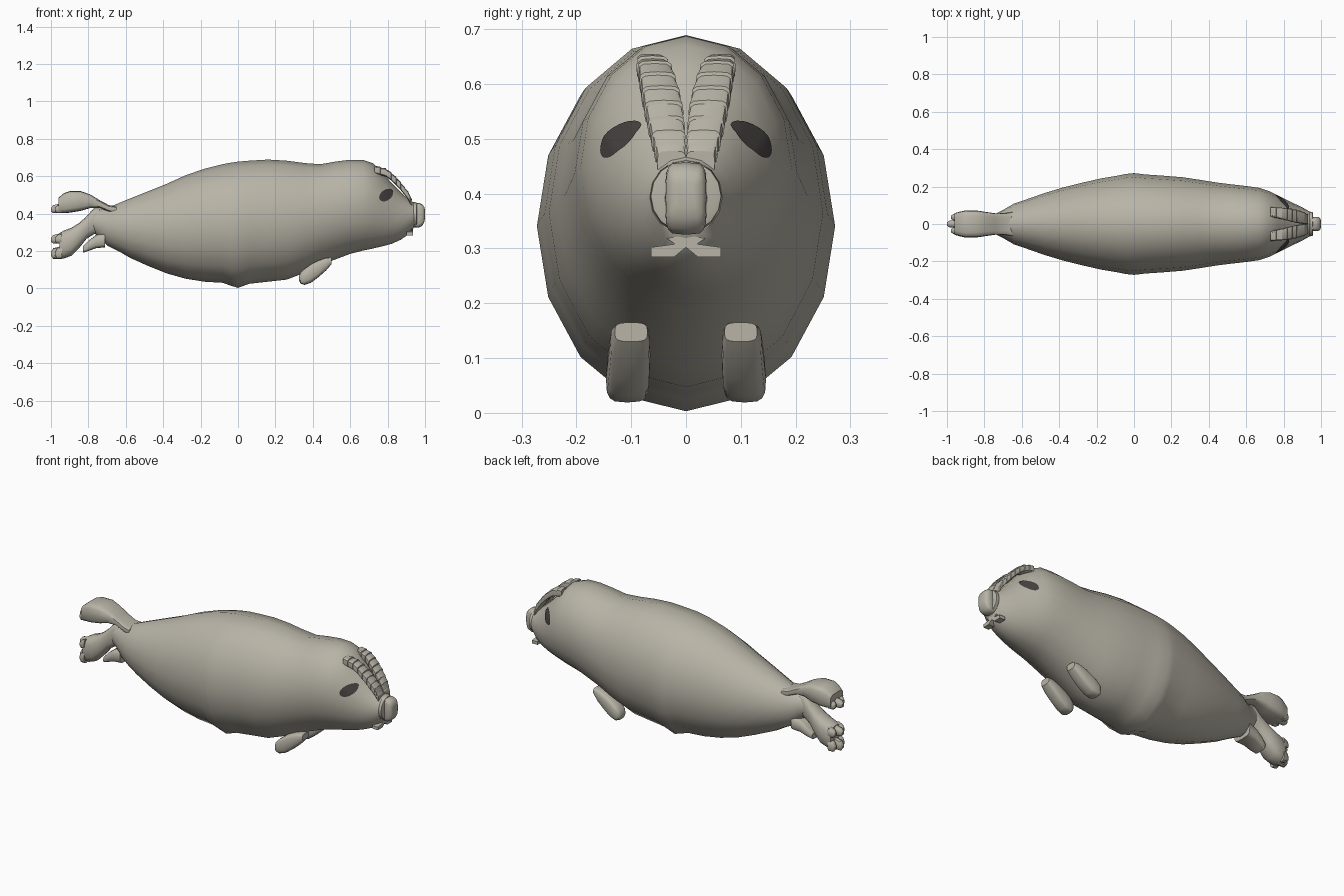
import bpy, bmesh, math
from mathutils import Vector
from mathutils.bvhtree import BVHTree

cube = bpy.data.objects.get("Cube")
if cube:
    bpy.data.objects.remove(cube, do_unlink=True)


def material(name, rgb):
    m = bpy.data.materials.new(name)
    m.use_nodes = True
    m.diffuse_color = (*rgb, 1)
    bsdf = m.node_tree.nodes["Principled BSDF"]
    bsdf.inputs["Base Color"].default_value = (*rgb, 1)
    bsdf.inputs["Roughness"].default_value = 0.8
    return m


fur = material("warm grey fur", (0.48, 0.455, 0.385))
dark = material("dark eye", (0.06, 0.053, 0.052))


def finish(name, bm, mat, angle=40):
    mesh = bpy.data.meshes.new(name)
    bmesh.ops.recalc_face_normals(bm, faces=bm.faces)
    bm.to_mesh(mesh)
    bm.free()
    mesh.materials.append(mat)
    ob = bpy.data.objects.new(name, mesh)
    bpy.context.collection.objects.link(ob)
    bpy.ops.object.select_all(action="DESELECT")
    ob.select_set(True)
    bpy.context.view_layer.objects.active = ob
    bpy.ops.object.shade_smooth_by_angle(angle=math.radians(angle))
    return ob


def loft(name, stations, sides=16, power=2.0, side=1, angle=40):
    """Skin cross-sections along x: (x, top, bottom, half width, y centre)."""
    bm = bmesh.new()
    rings = []
    for x, top, bottom, half, *rest in stations:
        yc = rest[0] if rest else 0
        ring = []
        for i in range(sides):
            a = 2 * math.pi * i / sides
            s, c = math.sin(a), math.cos(a)
            s = math.copysign(abs(s) ** (2 / power), s)
            c = math.copysign(abs(c) ** (2 / power), c)
            ring.append(bm.verts.new((x, side * (yc + half * s),
                                      (top + bottom) / 2 + c * (top - bottom) / 2)))
        rings.append(ring)
    for a, b in zip(rings, rings[1:]):
        for i in range(sides):
            j = (i + 1) % sides
            bm.faces.new((a[i], a[j], b[j], b[i]))
    bm.faces.new(rings[0])
    bm.faces.new(rings[-1])
    return finish(name, bm, fur, angle)


# Plump body and head
body = loft("body", [
    (-0.79, 0.41, 0.31, 0.035), (-0.75, 0.42, 0.28, 0.05), (-0.70, 0.43, 0.23, 0.075),
    (-0.64, 0.455, 0.20, 0.11), (-0.58, 0.48, 0.165, 0.13), (-0.48, 0.52, 0.12, 0.165),
    (-0.38, 0.56, 0.08, 0.195), (-0.28, 0.605, 0.052, 0.22), (-0.18, 0.64, 0.036, 0.243),
    (-0.08, 0.665, 0.03, 0.26), (-0.04, 0.672, 0.015, 0.268), (0.0, 0.678, 0.003, 0.272),
    (0.06, 0.683, 0.025, 0.265), (0.16, 0.689, 0.036, 0.258), (0.26, 0.683, 0.047, 0.25),
    (0.36, 0.67, 0.085, 0.235), (0.44, 0.664, 0.125, 0.222), (0.52, 0.678, 0.155, 0.212),
    (0.60, 0.688, 0.185, 0.203), (0.67, 0.687, 0.203, 0.193), (0.72, 0.67, 0.213, 0.177),
    (0.77, 0.622, 0.225, 0.153), (0.82, 0.565, 0.238, 0.127), (0.87, 0.515, 0.26, 0.103),
    (0.91, 0.478, 0.288, 0.083), (0.94, 0.46, 0.325, 0.066)])

# Muzzle collar and nose block
loft("muzzle", [(0.93, 0.455, 0.335, 0.06), (0.94, 0.462, 0.327, 0.066),
                (0.955, 0.46, 0.33, 0.064), (0.958, 0.45, 0.34, 0.054)])
loft("nose", [(0.94, 0.455, 0.327, 0.034), (0.965, 0.457, 0.325, 0.038),
              (0.985, 0.45, 0.335, 0.037), (0.996, 0.435, 0.355, 0.03),
              (1.0, 0.42, 0.375, 0.018)], power=4.5)

# Eyes: thin patches wrapped on the head
surface = BVHTree.FromPolygons([v.co for v in body.data.vertices],
                               [list(p.vertices) for p in body.data.polygons])
for label, side in (("left_eye", 1), ("right_eye", -1)):
    bm = bmesh.new()

    def spot(r, a):
        x = 0.79 + 0.037 * r * math.cos(a)
        z = 0.498 + 0.031 * r * math.sin(a) + 0.012 * r * math.cos(a)
        hit, normal, _, _ = surface.ray_cast(Vector((x, side, z)), Vector((0, -side, 0)))
        if normal.y * side < 0:
            normal = -normal
        return bm.verts.new(hit + normal * 0.004)

    steps = 24
    rows = [[spot(r / 5, 2 * math.pi * i / steps) for i in range(steps)] for r in range(1, 6)]
    centre = spot(0, 0)
    for i in range(steps):
        j = (i + 1) % steps
        bm.faces.new((centre, rows[0][i], rows[0][j]))
        for a, b in zip(rows, rows[1:]):
            bm.faces.new((a[i], b[i], b[j], a[j]))
    for f in bm.faces:
        f.normal_update()
    finish(label, bm, dark)

# Ridged brow tufts: overlapping steps running down to the muzzle
BROW = [(0.73, 0.655, 0.040, 0.090), (0.80, 0.635, 0.025, 0.086),
        (0.86, 0.578, 0.008, 0.077), (0.91, 0.515, 0.002, 0.062),
        (0.93, 0.472, 0.002, 0.050)]


def brow_at(t):
    k = min(int(t * 4), 3)
    f = t * 4 - k
    return [p + (q - p) * f for p, q in zip(BROW[k], BROW[k + 1])]


for label, side in (("left_brow", 1), ("right_brow", -1)):
    rows = []
    count = 9
    for i in range(count):
        for t, lift in ((i / count, 0.0), ((i + 0.95) / count, 0.005)):
            x, z, inner, outer = brow_at(t)
            rows.append((x, z + lift, z - 0.04, (outer - inner) / 2 + lift * 0.5,
                         (inner + outer) / 2))
    loft(label, rows, sides=12, power=4, side=side, angle=30)

# Mouth: a pair of small flared lips under the muzzle
for label, side in (("left_lip", 1), ("right_lip", -1)):
    bm = bmesh.new()
    outline = [(0, 0.325), (0.035, 0.318), (0.02, 0.308), (0.064, 0.302),
               (0.064, 0.284), (0.022, 0.284), (0, 0.302)]
    face = bm.faces.new([bm.verts.new((0.90, side * y, z)) for y, z in outline])
    out = bmesh.ops.extrude_face_region(bm, geom=[face])["geom"]
    bmesh.ops.translate(bm, vec=(0.035, 0, 0),
                        verts=[g for g in out if isinstance(g, bmesh.types.BMVert)])
    finish(label, bm, fur, 20)

# Front flippers, sloping back and down
for label, side in (("left_front_flipper", 1), ("right_front_flipper", -1)):
    loft(label, [(0.325, 0.065, 0.045, 0.022, 0.108), (0.335, 0.085, 0.026, 0.034, 0.108),
                 (0.355, 0.105, 0.019, 0.039, 0.107), (0.39, 0.13, 0.03, 0.039, 0.105),
                 (0.43, 0.15, 0.06, 0.038, 0.103), (0.47, 0.164, 0.095, 0.036, 0.102),
                 (0.50, 0.165, 0.13, 0.03, 0.10)], power=3.5, side=side)

# Upper and lower hind flippers
loft("upper_hind_flipper", [
    (-0.96, 0.485, 0.405, 0.058), (-0.93, 0.51, 0.402, 0.066), (-0.90, 0.52, 0.405, 0.073),
    (-0.84, 0.52, 0.415, 0.072), (-0.79, 0.502, 0.43, 0.064), (-0.74, 0.472, 0.43, 0.057),
    (-0.69, 0.445, 0.41, 0.058), (-0.65, 0.44, 0.40, 0.064)], power=4)
loft("lower_hind_flipper", [
    (-0.955, 0.295, 0.16, 0.05), (-0.93, 0.31, 0.16, 0.058), (-0.89, 0.325, 0.175, 0.06),
    (-0.85, 0.35, 0.215, 0.055), (-0.81, 0.385, 0.265, 0.044), (-0.77, 0.43, 0.29, 0.04),
    (-0.74, 0.43, 0.29, 0.035)], power=2.6)
loft("under_tail_fin", [
    (-0.83, 0.225, 0.19, 0.04), (-0.80, 0.255, 0.20, 0.05), (-0.76, 0.285, 0.215, 0.055),
    (-0.71, 0.30, 0.22, 0.06)], power=4)

# Stubby toes on both hind flippers
for name, z, low in (("upper_toe", 0.445, 0.402), ("lower_toe", 0.285, 0.24),
                     ("bottom_toe", 0.215, 0.158)):
    for i, y in enumerate((-0.036, 0.0, 0.036)):
        tip = -1.0 if y == 0 else -0.978
        mid = (z + low) / 2
        loft(f"{name}_{i + 1}", [(tip, mid + 0.008, mid - 0.012, 0.009, y),
                                 (tip + 0.012, z, low, 0.018, y),
                                 (-0.94, z + 0.012, low, 0.021, y)], sides=10, power=2.5)
